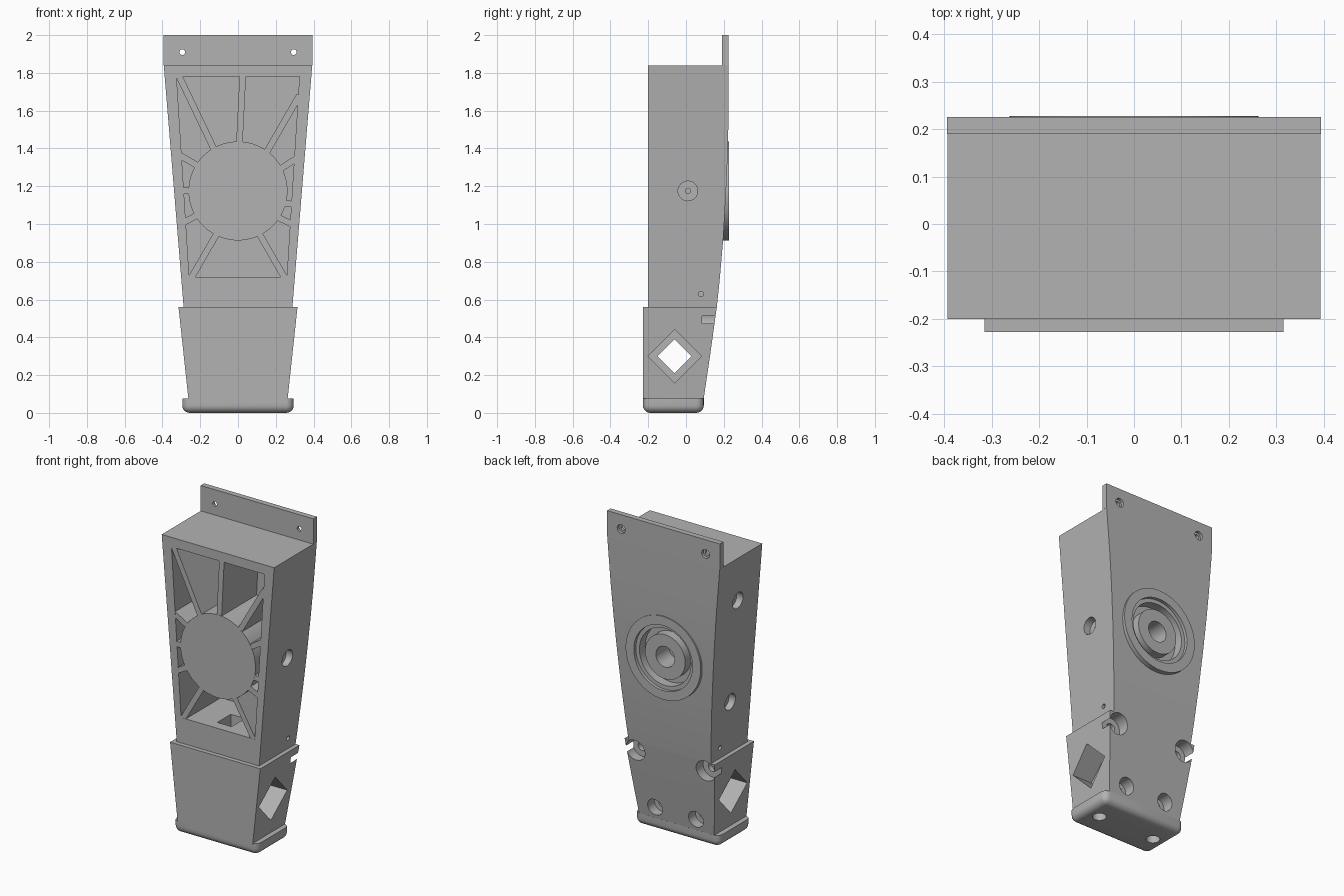
import bpy, bmesh, math
from mathutils import Vector, Matrix

if "Cube" in bpy.data.objects:
    bpy.data.objects.remove(bpy.data.objects["Cube"], do_unlink=True)

grey = bpy.data.materials.new("plain grey")
grey.use_nodes = True
GREY = (0.45, 0.45, 0.45, 1)
grey.diffuse_color = GREY
grey.node_tree.nodes["Principled BSDF"].inputs["Base Color"].default_value = GREY


def finish(name, bm):
    bmesh.ops.recalc_face_normals(bm, faces=bm.faces)
    me = bpy.data.meshes.new(name)
    bm.to_mesh(me)
    bm.free()
    me.materials.append(grey)
    ob = bpy.data.objects.new(name, me)
    bpy.context.collection.objects.link(ob)
    return ob


def loft(name, rows):
    """Stack of rectangles, each row is (z, half width, front y, back y)."""
    bm = bmesh.new()
    rings = [[bm.verts.new(p) for p in ((-w, f, z), (w, f, z), (w, b, z), (-w, b, z))]
             for z, w, f, b in rows]
    for lo, hi in zip(rings, rings[1:]):
        for i in range(4):
            j = (i + 1) % 4
            bm.faces.new((lo[i], lo[j], hi[j], hi[i]))
    bm.faces.new(rings[0])
    bm.faces.new(rings[-1])
    return finish(name, bm)


def rod(name, p0, p1, r, sides=32):
    """Cylinder between two points."""
    p0, p1 = Vector(p0), Vector(p1)
    d = p1 - p0
    m = Matrix.Translation((p0 + p1) / 2) @ d.to_track_quat('Z', 'Y').to_matrix().to_4x4()
    bm = bmesh.new()
    bmesh.ops.create_cone(bm, cap_ends=True, segments=sides, radius1=r, radius2=r,
                          depth=d.length, matrix=m)
    return finish(name, bm)


def carve(targets, cutters):
    """Subtract every cutter from every target, then discard the cutters."""
    for ob in targets:
        for c in cutters:
            mod = ob.modifiers.new("cut", 'BOOLEAN')
            mod.operation, mod.solver, mod.object = 'DIFFERENCE', 'EXACT', c
        ev = ob.evaluated_get(bpy.context.evaluated_depsgraph_get())
        me = bpy.data.meshes.new_from_object(ev)
        ob.modifiers.clear()
        ob.data = me
    for c in cutters:
        bpy.data.objects.remove(c, do_unlink=True)


def half_width(z):
    return 0.288 + (z - 0.56) * 0.105 / 1.28


# Main shell with gently curved back
back = [(0.56, 0.163), (0.70, 0.178), (0.92, 0.197), (1.15, 0.211),
        (1.35, 0.22), (1.55, 0.225), (1.84, 0.225)]
body = loft("tapered_body", [(z, half_width(z), -0.2, b) for z, b in back])

# Mounting plate on top
plate = loft("mounting_plate", [(1.84, 0.394, 0.19, 0.225), (2.0, 0.394, 0.19, 0.225)])

# Wider lower sleeve
sleeve = loft("lower_sleeve", [(0.05, 0.26, -0.228, 0.09), (0.30, 0.287, -0.228, 0.127),
                               (0.56, 0.315, -0.228, 0.163)])

# Rounded foot
bm = bmesh.new()
bmesh.ops.create_cube(bm, size=1, matrix=Matrix.Translation((0, -0.067, 0.0375))
                      @ Matrix.Diagonal((0.59, 0.322, 0.075, 1)))
edges = [e for e in bm.edges if min(v.co.z for v in e.verts) < 0.01]
bmesh.ops.bevel(bm, geom=edges, offset=0.04, segments=5, profile=0.5, affect='EDGES')
foot = finish("rounded_foot", bm)

# Front cavity and the round seat in the back wall
carve([body], [loft("cavity_cutter", [(0.72, 0.258, -0.3, 0.15), (1.78, 0.325, -0.3, 0.15)])])
carve([body], [rod("seat_cutter", (0, 0.1, 1.175), (0, 0.4, 1.175), 0.25, 64)])

# Round side sockets with pilot holes
cuts = []
for side, z in ((1, 1.175), (-1, 1.555), (-1, 0.9)):
    w = half_width(z)
    cuts.append(rod("socket_cutter", (side * (w - 0.045), 0.01, z), (side * (w + 0.1), 0.01, z), 0.052))
    cuts.append(rod("pilot_cutter", (side * (w - 0.08), 0.01, z), (side * (w + 0.1), 0.01, z), 0.014, 16))
for side in (1, -1):
    cuts.append(rod("pin_cutter", (side * 0.2, 0.08, 0.63), (side * 0.4, 0.08, 0.63), 0.014, 16))
carve([body], cuts)

# Square shaft, side tunnel and rear screw wells
cuts = [loft("shaft_cutter", [(0.30, 0.05, -0.135, 0.0), (0.8, 0.05, -0.135, 0.0)])]
for side in (1, -1):
    for x, z, y, r in ((0.245, 0.5, 0.155, 0.066), (0.143, 0.148, 0.105, 0.052)):
        cuts.append(rod("well_cutter", (side * x, y - 0.07, z), (side * x, 0.3, z), r))
        cuts.append(rod("screw_cutter", (side * x, y - 0.13, z), (side * x, 0.3, z), r * 0.45, 20))
carve([body, sleeve], cuts)
cuts = [rod("tunnel_cutter", (-0.5, -0.06, 0.30), (0.5, -0.06, 0.30), 0.09, 4)]
for side in (1, -1):
    cuts.append(rod("recess_cutter", (side * 0.15, -0.06, 0.30), (side * 0.5, -0.06, 0.30), 0.141, 4))
carve([sleeve], cuts)

# Screw holes in the plate and the foot
cuts = []
for side in (1, -1):
    cuts.append(rod("hole_cutter", (side * 0.295, 0.1, 1.91), (side * 0.295, 0.3, 1.91), 0.015, 20))
    cuts.append(rod("bore_cutter", (side * 0.295, 0.207, 1.91), (side * 0.295, 0.3, 1.91), 0.028, 24))
carve([plate], cuts)
carve([foot, sleeve], [rod("foot_cutter", (s * 0.2, -0.07, -0.1), (s * 0.2, -0.07, 0.065), 0.04, 24)
                       for s in (1, -1)])

# Central drum, with stepped rings on its rear face
drum = rod("central_drum", (0, -0.2, 1.175), (0, 0.228, 1.175), 0.262, 96)
bm = bmesh.new()
rings = [[bm.verts.new((r * math.cos(a), y, 1.175 + r * math.sin(a)))
          for a in [math.tau * i / 64 for i in range(64)]]
         for r, y in ((0.18, 0.3), (0.18, 0.15), (0.14, 0.15), (0.14, 0.3))]
for a, b in zip(rings, rings[1:] + rings[:1]):
    for i in range(64):
        j = (i + 1) % 64
        bm.faces.new((a[i], a[j], b[j], b[i]))
groove = finish("groove_cutter", bm)
carve([drum], [rod("dish_cutter", (0, 0.208, 1.175), (0, 0.4, 1.175), 0.205, 64), groove,
               rod("hub_cutter", (0, 0.08, 1.175), (0, 0.4, 1.175), 0.065, 40)])

# Deep ribs from the drum to the cavity walls
ribs = [(-0.32, 1.80, -0.11, 1.36), (0.026, 1.80, 0.005, 1.38), (0.325, 1.68, 0.14, 1.36),
        (-0.32, 1.37, -0.19, 1.295), (0.315, 1.35, 0.19, 1.27), (-0.295, 1.178, -0.22, 1.17),
        (0.295, 1.105, 0.22, 1.11), (-0.285, 1.01, -0.19, 1.06), (0.285, 1.0, 0.18, 1.05),
        (-0.25, 0.71, -0.10, 0.97), (0.25, 0.71, 0.10, 0.97)]
for n, (x0, z0, x1, z1) in enumerate(ribs):
    dx, dz = x1 - x0, z1 - z0
    m = (Matrix.Translation(((x0 + x1) / 2, -0.0195, (z0 + z1) / 2))
         @ Matrix.Rotation(-math.atan2(dz, dx), 4, 'Y')
         @ Matrix.Diagonal((math.hypot(dx, dz), 0.359, 0.034, 1)))
    bm = bmesh.new()
    bmesh.ops.create_cube(bm, size=1, matrix=m)
    finish(f"rib_{n + 1}", bm)

# Smooth round surfaces, keep edges crisp
bpy.ops.object.select_all(action='DESELECT')
for ob in (body, plate, sleeve, foot, drum):
    ob.select_set(True)
bpy.context.view_layer.objects.active = body
bpy.ops.object.shade_smooth_by_angle(angle=math.radians(30))
